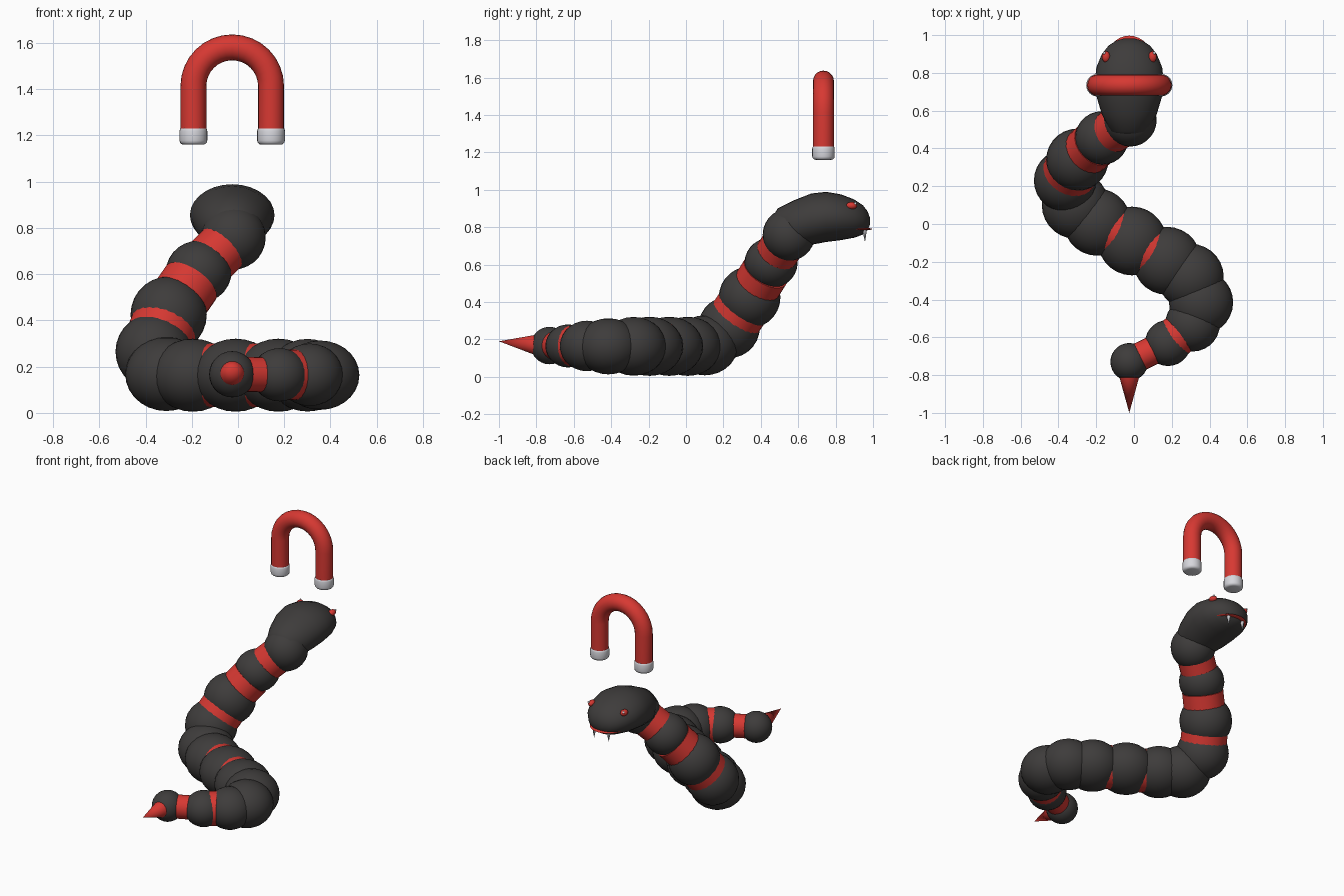
import bpy, bmesh
from math import sin, cos, pi
from mathutils import Vector, Matrix

if "Cube" in bpy.data.objects:
    bpy.data.objects.remove(bpy.data.objects["Cube"])


def material(name, rgb, roughness=0.5):
    mat = bpy.data.materials.new(name)
    mat.use_nodes = True
    mat.diffuse_color = (*rgb, 1)
    bsdf = mat.node_tree.nodes["Principled BSDF"]
    bsdf.inputs["Base Color"].default_value = (*rgb, 1)
    bsdf.inputs["Roughness"].default_value = roughness
    return mat


CHARCOAL = material("charcoal", (0.048, 0.045, 0.044))
RED = material("red", (0.68, 0.04, 0.032))
SILVER = material("silver", (0.68, 0.68, 0.72))
MID = -0.025  # centre line of head and magnet


def finish(name, bm, mat):
    bmesh.ops.recalc_face_normals(bm, faces=bm.faces)
    mesh = bpy.data.meshes.new(name)
    bm.to_mesh(mesh)
    bm.free()
    mesh.materials.append(mat)
    obj = bpy.data.objects.new(name, mesh)
    bpy.context.collection.objects.link(obj)
    bpy.ops.object.select_all(action="DESELECT")
    obj.select_set(True)
    bpy.context.view_layer.objects.active = obj
    bpy.ops.object.shade_smooth_by_angle(angle=0.7)
    return obj


def ball(name, centre, size, mat, segments=28):
    bm = bmesh.new()
    bmesh.ops.create_uvsphere(bm, u_segments=segments, v_segments=segments // 2, radius=1)
    bmesh.ops.transform(bm, matrix=Matrix.LocRotScale(Vector(centre), None, Vector(size)), verts=bm.verts)
    return finish(name, bm, mat)


def cone(name, start, end, r1, r2, mat, bevel=0):
    start, end = Vector(start), Vector(end)
    axis = end - start
    bm = bmesh.new()
    bmesh.ops.create_cone(bm, cap_ends=True, segments=24, radius1=r1, radius2=r2, depth=axis.length)
    if bevel:
        rims = [e for e in bm.edges if abs(e.verts[0].co.z - e.verts[1].co.z) < 1e-5]
        bmesh.ops.bevel(bm, geom=rims, offset=bevel, segments=3, affect="EDGES", profile=0.5)
    turn = axis.to_track_quat("Z", "Y")
    bmesh.ops.transform(bm, matrix=Matrix.LocRotScale((start + end) / 2, turn, None), verts=bm.verts)
    return finish(name, bm, mat)


def loft(name, rings, mat):
    bm = bmesh.new()
    loops = [[bm.verts.new(p) for p in ring] for ring in rings]
    n = len(loops[0])
    for a, b in zip(loops, loops[1:]):
        for i in range(n):
            j = (i + 1) % n
            bm.faces.new((a[i], a[j], b[j], b[i]))
    bm.faces.new(loops[0])
    bm.faces.new(loops[-1])
    return finish(name, bm, mat)


# Body segments from tail to neck: x, y, z, radius, vertical radius
segments = [
    (-0.025, -0.73, 0.167, 0.10, 0.10),
    (0.18, -0.63, 0.165, 0.122, 0.115),
    (0.31, -0.53, 0.165, 0.145, 0.135),
    (0.355, -0.415, 0.163, 0.17, 0.15),
    (0.30, -0.28, 0.163, 0.175, 0.157),
    (0.175, -0.195, 0.163, 0.18, 0.158),
    (-0.01, -0.09, 0.163, 0.182, 0.158),
    (-0.195, 0.01, 0.163, 0.178, 0.158),
    (-0.31, 0.10, 0.168, 0.178, 0.16),
    (-0.365, 0.23, 0.265, 0.165, 0.165),
    (-0.30, 0.34, 0.425, 0.165, 0.165),
    (-0.17, 0.455, 0.61, 0.142, 0.135),
    (-0.02, 0.55, 0.76, 0.14, 0.14),
]
for i, (x, y, z, r, rz) in enumerate(segments):
    ball(f"body_segment_{i}", (x, y, z), (r, r, rz), CHARCOAL)

# Red bands at joints: index of lower segment, position along joint, radius
for i, t, r in [(0, 0.47, 0.076), (1, 0.45, 0.11), (5, 0.5, 0.138), (6, 0.5, 0.138),
                (9, 0.5, 0.146), (10, 0.55, 0.13), (11, 0.52, 0.115)]:
    a, b = Vector(segments[i][:3]), Vector(segments[i + 1][:3])
    c, half = a.lerp(b, t), (b - a).normalized() * 0.05
    cone(f"joint_band_{i}", c - half, c + half, r, r, RED)

# Pointed tail tip
cone("tail_tip", (MID, -0.79, 0.17), (MID, -1.0, 0.19), 0.058, 0, RED)

# Head: y, centre z, half width, half height
profile = [
    (0.46, 0.80, 0.05, 0.05), (0.49, 0.805, 0.10, 0.095), (0.58, 0.82, 0.145, 0.125),
    (0.67, 0.843, 0.172, 0.137), (0.75, 0.855, 0.183, 0.134), (0.83, 0.853, 0.174, 0.122),
    (0.90, 0.846, 0.145, 0.102), (0.945, 0.839, 0.109, 0.079),
    (0.97, 0.834, 0.07, 0.052), (0.983, 0.832, 0.025, 0.02),
]
N = 28
loft("head", [[(MID + w * cos(2 * pi * k / N), y, z + h * sin(2 * pi * k / N))
               for k in range(N)] for y, z, w, h in profile], CHARCOAL)

# Mouth, fangs and eyes
ball("mouth", (MID, 0.872, 0.79), (0.12, 0.125, 0.01), RED)
for side, s in (("left", 1), ("right", -1)):
    cone(f"{side}_fang", (MID + s * 0.055, 0.955, 0.79), (MID + s * 0.055, 0.957, 0.72), 0.013, 0, SILVER)
    ball(f"{side}_eye", (MID + s * 0.123, 0.885, 0.915), (0.022, 0.03, 0.02), RED, 16)
    ball(f"{side}_eye_glint", (MID + s * 0.132, 0.905, 0.926), (0.008, 0.008, 0.008), SILVER, 12)

# Horseshoe magnet floating above the head
MY, BEND, TOP, TUBE = 0.735, 0.168, 1.413, 0.056
path = [(BEND, 1.22, 0)] + [(BEND * cos(a), TOP + BEND * sin(a), a)
                            for a in (pi * k / 16 for k in range(17))] + [(-BEND, 1.22, pi)]
loft("magnet", [[(MID + x + TUBE * cos(q) * cos(a), MY + TUBE * sin(q), z + TUBE * cos(q) * sin(a))
                 for q in (2 * pi * k / 20 for k in range(20))] for x, z, a in path], RED)
for side, s in (("left", 1), ("right", -1)):
    x = MID + s * BEND
    cone(f"{side}_magnet_pole", (x, MY, 1.16), (x, MY, 1.238), 0.06, 0.06, SILVER, 0.018)
